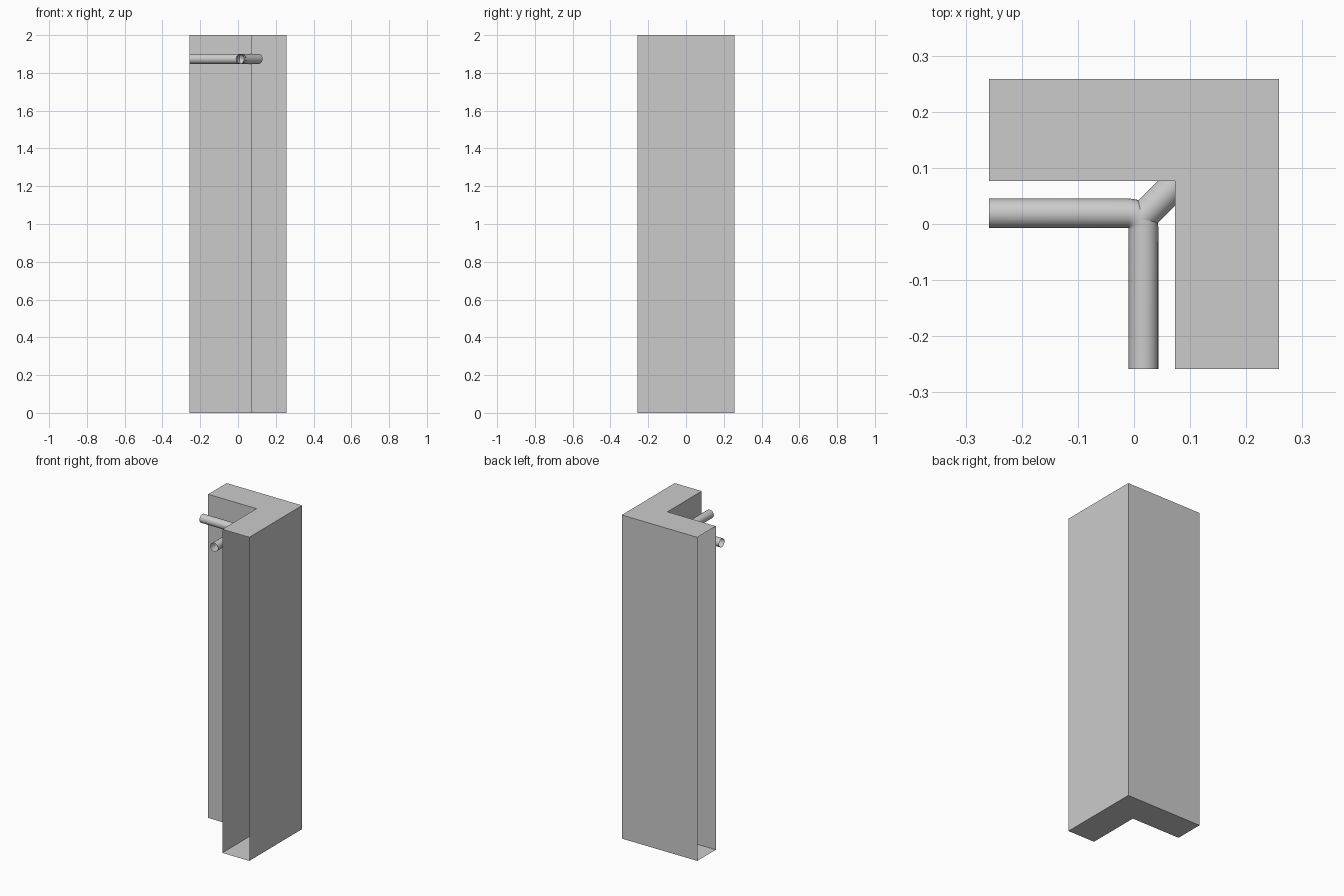
import bpy, bmesh, math

if "Cube" in bpy.data.objects:
    bpy.data.objects.remove(bpy.data.objects["Cube"])

H, S = 2.0, 0.258          # height, half footprint
IX, IY = 0.073, 0.077      # inner corner of the L
PZ, PR = 1.874, 0.0265     # pipe height and radius

# L-shaped corner wall: hollow shell, both arm ends open
outline = [(-S, IY), (IX, IY), (IX, -S), (S, -S), (S, S), (-S, S)]
open_edges = {2, 5}
bm = bmesh.new()
low = [bm.verts.new((x, y, 0)) for x, y in outline]
top = [bm.verts.new((x, y, H)) for x, y in outline]
bm.faces.new(low[::-1])
bm.faces.new(top)
for i in range(6):
    if i not in open_edges:
        j = (i + 1) % 6
        bm.faces.new((low[i], low[j], top[j], top[i]))
bmesh.ops.recalc_face_normals(bm, faces=bm.faces)
# make sure the base looks down
bm.faces.ensure_lookup_table()
if bm.faces[0].normal.z > 0:
    bmesh.ops.reverse_faces(bm, faces=bm.faces)
mesh = bpy.data.meshes.new("corner_wall")
bm.to_mesh(mesh)
bm.free()
bpy.context.collection.objects.link(bpy.data.objects.new("corner_wall", mesh))


def pipe(name, path):
    """Open-ended round tube along a level path."""
    cu = bpy.data.curves.new(name, 'CURVE')
    cu.dimensions = '3D'
    cu.bevel_depth = PR
    cu.bevel_resolution = 6
    sp = cu.splines.new('POLY')
    sp.points.add(len(path) - 1)
    for p, (x, y) in zip(sp.points, path):
        p.co = (x, y, PZ, 1)
    ob = bpy.data.objects.new(name, cu)
    bpy.context.collection.objects.link(ob)
    bpy.ops.object.select_all(action='DESELECT')
    bpy.context.view_layer.objects.active = ob
    ob.select_set(True)
    bpy.ops.object.convert(target='MESH')
    bpy.ops.object.shade_smooth_by_angle(angle=math.radians(40))


# Handrail: two straight runs joined by a tight elbow
cx, cy, r = -0.01, -0.008, 0.027
elbow = [(cx + r * math.cos(a), cy + r * math.sin(a))
         for a in (math.radians(90 - 15 * i) for i in range(7))]
pipe("rail_pipe", [(-S, cy + r)] + elbow + [(cx + r, -S)])

# Diagonal stub running from the elbow through the wall corner
pipe("rail_bracket", [(0.013, 0.010), (0.111, 0.108)])
